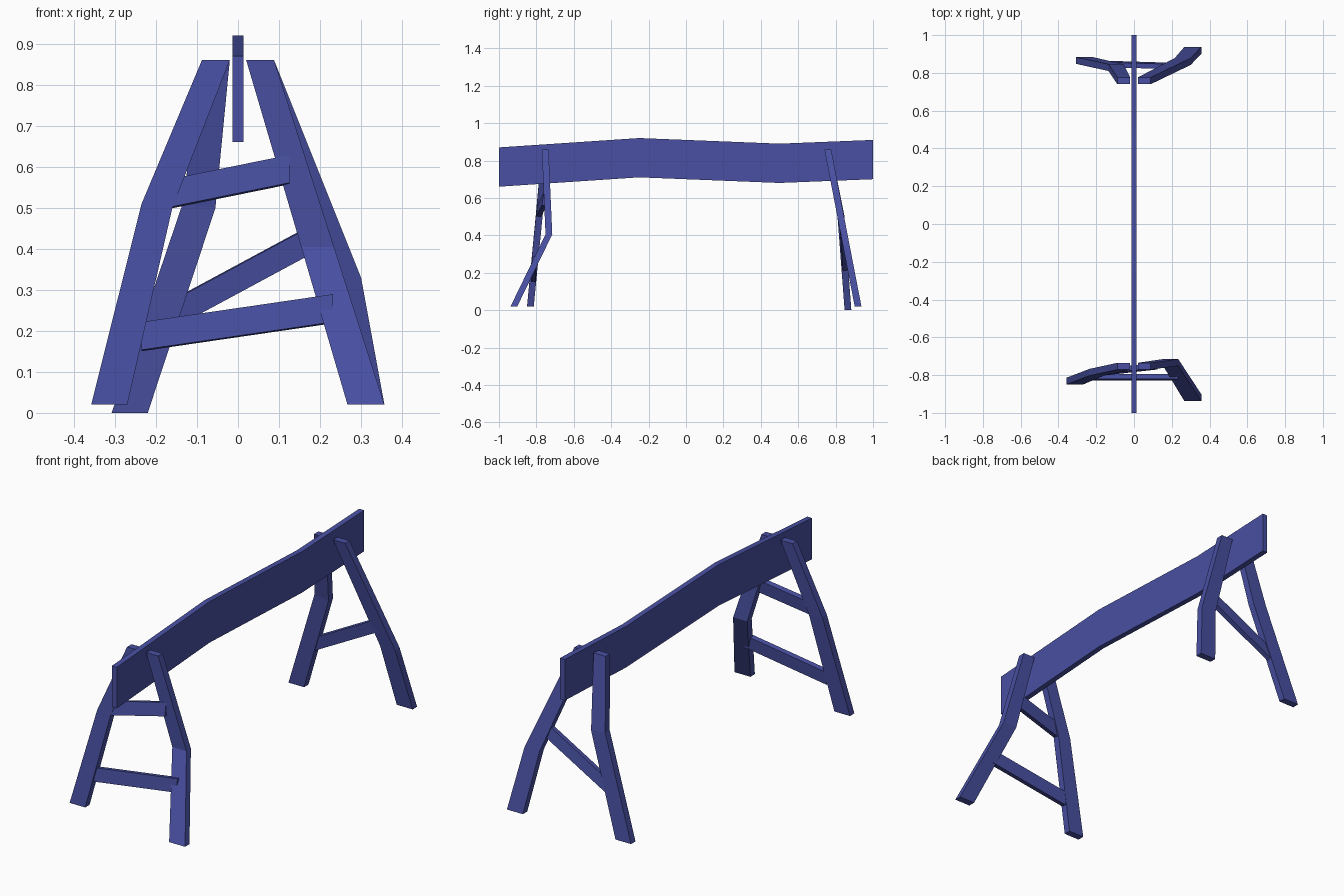
import bpy
from mathutils import Vector

if "Cube" in bpy.data.objects:
    bpy.data.objects.remove(bpy.data.objects["Cube"], do_unlink=True)

# Single blue paint
paint = bpy.data.materials.new("blue_paint")
paint.use_nodes = True
blue = (0.065, 0.08, 0.36, 1)
paint.diffuse_color = blue
paint.node_tree.nodes["Principled BSDF"].inputs["Base Color"].default_value = blue


def board(name, rings):
    """Skin a run of four-cornered sections into a closed plank."""
    verts = [p for ring in rings for p in ring]
    last = len(verts) - 4
    faces = [(0, 1, 2, 3), (last + 3, last + 2, last + 1, last)]
    for s in range(0, last, 4):
        for i in range(4):
            j = (i + 1) % 4
            faces.append((s + i, s + 4 + i, s + 4 + j, s + j))
    mesh = bpy.data.meshes.new(name)
    mesh.from_pydata(verts, [], faces)
    mesh.materials.append(paint)
    obj = bpy.data.objects.new(name, mesh)
    bpy.context.collection.objects.link(obj)
    # Consistent outward normals
    import bmesh
    bm = bmesh.new()
    bm.from_mesh(mesh)
    bmesh.ops.recalc_face_normals(bm, faces=bm.faces)
    bm.to_mesh(mesh)
    bm.free()
    return obj


def leg(name, stations, thick=0.036):
    """Each station is inner x, outer x, centre y, inner z, outer z."""
    h = thick / 2
    board(name, [[(xi, y - h, zi), (xo, y - h, zo), (xo, y + h, zo), (xi, y + h, zi)]
                 for xi, xo, y, zi, zo in stations])


def rail(name, start, end, lean, height=0.068, thick=0.026):
    """Straight brace whose faces lean with the legs."""
    up = Vector((0, lean, 1)) * height / 2
    out = Vector((0, 1, -lean)) * thick / 2
    board(name, [[Vector(p) - up - out, Vector(p) + up - out,
                  Vector(p) + up + out, Vector(p) - up + out] for p in (start, end)])


# Wavy top beam
half, depth = 0.014, 0.21
profile = [(-1, 0.87), (-0.25, 0.92), (0.5, 0.89), (1, 0.91)]
board("top_beam", [[(-half, y, z - depth), (half, y, z - depth), (half, y, z), (-half, y, z)]
                   for y, z in profile])

# Bent legs
leg("front_right_leg", [(-0.02, -0.088, -0.753, 0.86, 0.86),
                        (-0.16, -0.235, -0.785, 0.50, 0.51),
                        (-0.27, -0.358, -0.832, 0.02, 0.02)])
leg("front_left_leg", [(0.02, 0.088, -0.753, 0.86, 0.86),
                       (0.154, 0.234, -0.733, 0.405, 0.405),
                       (0.267, 0.357, -0.92, 0.02, 0.02)])
leg("back_right_leg", [(-0.02, -0.088, 0.758, 0.86, 0.86),
                       (-0.055, -0.135, 0.828, 0.50, 0.51),
                       (-0.22, -0.308, 0.866, 0, 0)])
leg("back_left_leg", [(0.02, 0.088, 0.758, 0.86, 0.86),
                      (0.215, 0.30, 0.86, 0.33, 0.33),
                      (0.267, 0.357, 0.92, 0.02, 0.02)])

# Cross braces
rail("front_upper_rail", (-0.17, -0.785, 0.533), (0.125, -0.752, 0.593), 0.15)
rail("front_lower_rail", (-0.235, -0.812, 0.186), (0.232, -0.812, 0.254), 0.12)
rail("back_rail", (-0.17, 0.848, 0.235), (0.22, 0.836, 0.445), -0.12)
